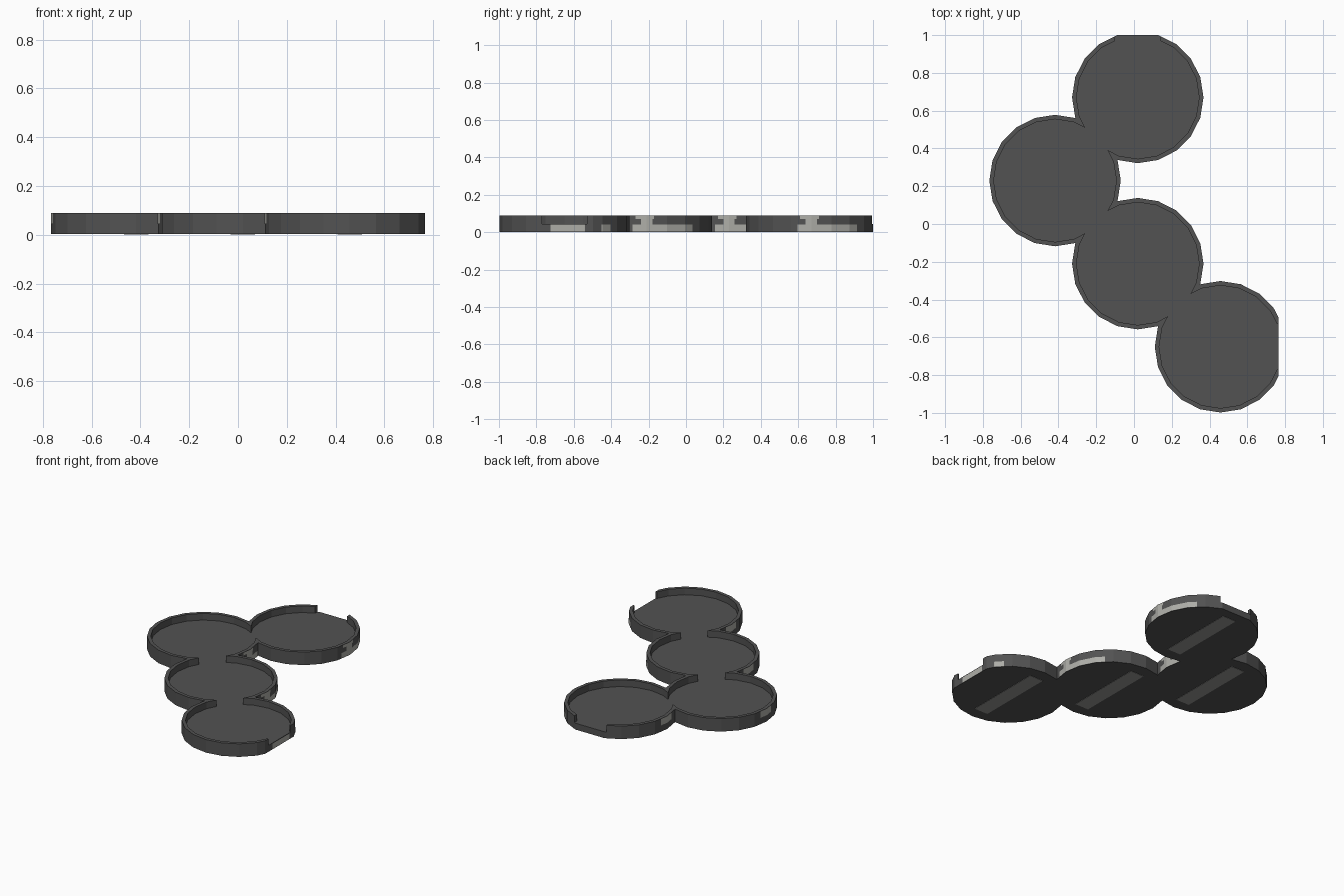
import bpy, bmesh, math

if "Cube" in bpy.data.objects:
    bpy.data.objects.remove(bpy.data.objects["Cube"])

R_OUT, R_IN, SIDES = 0.348, 0.325, 20
FLOOR, TOP = 0.045, 0.09
CENTRES = [(0.02, 0.67), (-0.418, 0.23), (0.02, -0.21), (0.458, -0.65)]
CUT_X, CUT_Y = 0.766, 1.0


def material(name, rgb):
    m = bpy.data.materials.new(name)
    m.diffuse_color = (*rgb, 1)
    m.use_nodes = True
    m.node_tree.nodes["Principled BSDF"].inputs["Base Color"].default_value = m.diffuse_color
    return m


dark = material("dark grey", (0.085, 0.085, 0.085))
pale = material("pale grey", (0.42, 0.42, 0.39))
mid = material("mid grey", (0.30, 0.30, 0.29))


def disc(name, c, r, z0, z1):
    bpy.ops.mesh.primitive_cylinder_add(vertices=SIDES, radius=r, depth=z1 - z0,
                                        location=(c[0], c[1], (z0 + z1) / 2))
    ob = bpy.context.object
    ob.name = name
    return ob


def box(name, lo, hi):
    bpy.ops.mesh.primitive_cube_add(size=1, location=[(a + b) / 2 for a, b in zip(lo, hi)])
    ob = bpy.context.object
    ob.name = name
    ob.scale = [b - a for a, b in zip(lo, hi)]
    return ob


def boolean(ob, other, op):
    mod = ob.modifiers.new("cut", 'BOOLEAN')
    mod.operation, mod.solver, mod.object = op, 'EXACT', other
    bpy.context.view_layer.objects.active = ob
    bpy.ops.object.modifier_apply(modifier=mod.name)
    bpy.data.objects.remove(other)


def merged(name, r, z0, z1):
    ob = disc(name, CENTRES[0], r, z0, z1)
    for c in CENTRES[1:]:
        boolean(ob, disc("disc", c, r, z0, z1), 'UNION')
    return ob


# Tray: four joined discs, hollowed to leave a floor and rim
tray = merged("tray", R_OUT, 0.002, TOP)
boolean(tray, merged("hollow", R_IN, FLOOR, 0.2), 'DIFFERENCE')

# Flat ends and the openings in the rim
ax, dy = CENTRES[0][0], CENTRES[3][1]
boolean(tray, box("end_cut_back", (-1, CUT_Y, -1), (1, 2, 1)), 'DIFFERENCE')
boolean(tray, box("end_cut_right", (CUT_X, -2, -1), (2, 0, 1)), 'DIFFERENCE')
boolean(tray, box("gap_back", (ax - 0.12, 0.95, FLOOR), (ax + 0.12, 1.2, 1)), 'DIFFERENCE')
boolean(tray, box("gap_right", (0.71, dy - 0.12, FLOOR), (1.2, dy + 0.12, 1)), 'DIFFERENCE')
tray.data.materials.clear()
tray.data.materials.append(dark)
for p in tray.data.polygons:
    p.material_index = 0
    p.use_smooth = False


def wall_x(y):
    """Distance of the disc's side wall from its centre at offset y."""
    step = 2 * math.pi / SIDES
    k = math.floor(math.asin(abs(y) / R_OUT) / step)
    y0, y1 = (R_OUT * math.sin(i * step) for i in (k, k + 1))
    x0, x1 = (R_OUT * math.cos(i * step) for i in (k, k + 1))
    return x0 + (x1 - x0) * (abs(y) - y0) / (y1 - y0)


def wall_patch(name, c, side, y0, y1, z0, z1):
    """Thin pale plate that follows the faceted wall."""
    breaks = [R_OUT * math.sin(i * 2 * math.pi / SIDES) for i in range(-4, 5)]
    ys = [y0] + [b for b in breaks if y0 < b < y1] + [y1]
    bm = bmesh.new()
    cols = []
    for y in ys:
        x = min(c[0] + side * wall_x(y), CUT_X - 0.001) + side * 0.0015
        cols.append([bm.verts.new((x, c[1] + y, z)) for z in (z0, z1)])
    for a, b in zip(cols, cols[1:]):
        f = [a[0], b[0], b[1], a[1]]
        bm.faces.new(f if side > 0 else f[::-1])
    me = bpy.data.meshes.new(name)
    bm.to_mesh(me)
    bm.free()
    me.materials.append(pale)
    bpy.context.collection.objects.link(bpy.data.objects.new(name, me))


for i, c in enumerate(CENTRES):
    # Pale marks on the left and right walls
    wall_patch(f"low_mark_{i}", c, 1, -0.075, 0.10 if i == 1 else 0.245, 0.003, 0.04)
    if i < 3:
        wall_patch(f"neck_mark_{i}", c, 1, -0.03, 0.03, 0.04, 0.07)
        wall_patch(f"upper_mark_{i}", c, 1, -0.06, 0.04, 0.07, 0.089)
    wall_patch(f"left_mark_{i}", c, -1, -0.055, 0.055, 0.045, 0.089)
    # Lighter strip under each disc
    s = box(f"under_strip_{i}", (c[0] - 0.05, c[1] - 0.265, 0), (c[0] + 0.05, c[1] + 0.265, 0.003))
    s.data.materials.append(mid)
